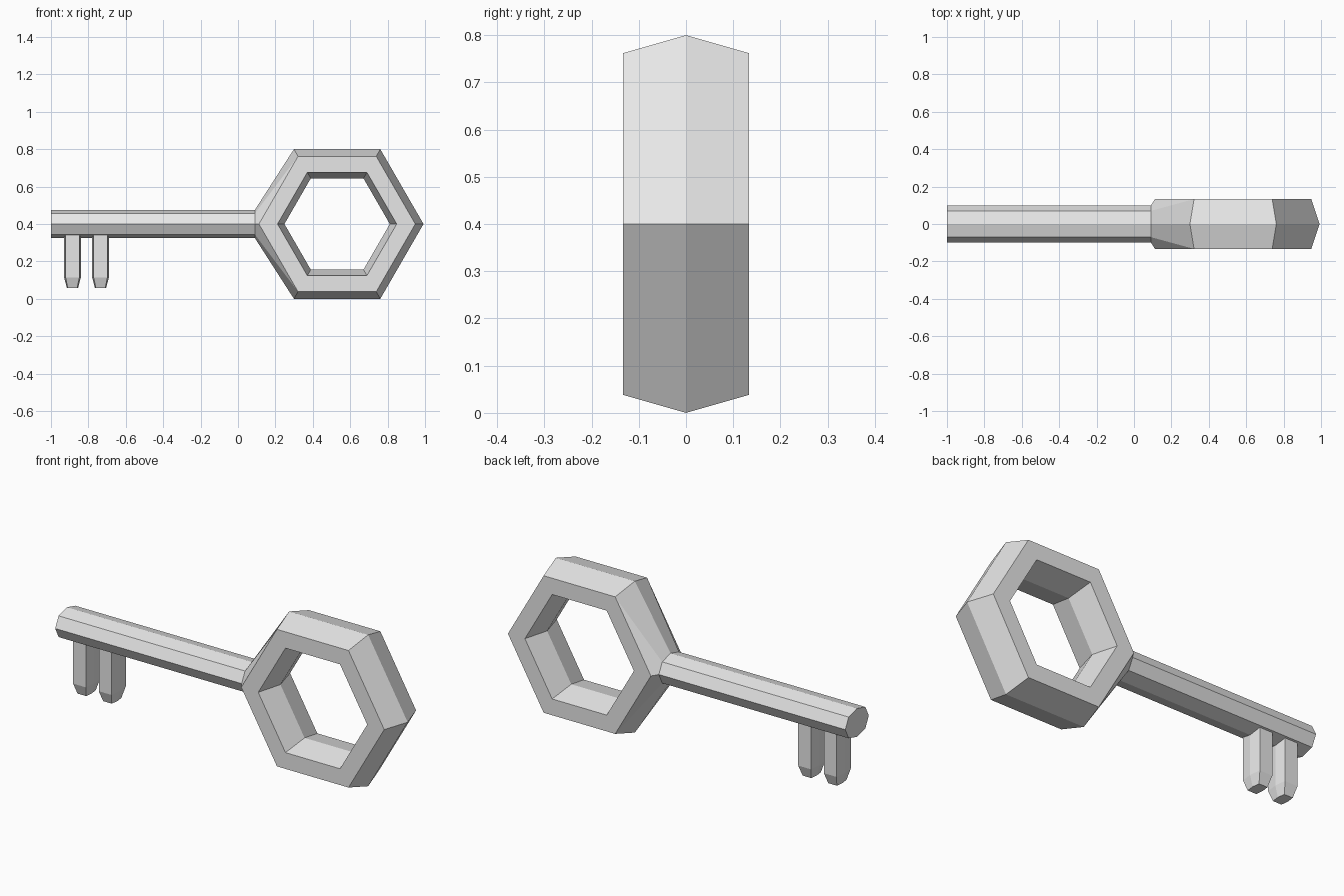
import bpy, bmesh
from math import cos, sin, pi

old = bpy.data.objects.get("Cube")
if old:
    bpy.data.objects.remove(old, do_unlink=True)

grey = bpy.data.materials.new("light grey metal")
grey.use_nodes = True
colour = (0.8, 0.8, 0.8, 1)
grey.diffuse_color = colour
grey.node_tree.nodes["Principled BSDF"].inputs["Base Color"].default_value = colour

MID = 0.4        # height of the key's long axis
JOIN = 0.09      # where the shaft meets the bow
BOW_X = 0.53     # centre of the bow


def finish(name, bm):
    bmesh.ops.recalc_face_normals(bm, faces=bm.faces)
    mesh = bpy.data.meshes.new(name)
    bm.to_mesh(mesh)
    bm.free()
    mesh.materials.append(grey)
    obj = bpy.data.objects.new(name, mesh)
    bpy.context.collection.objects.link(obj)
    return obj


def loop(bm, points):
    return [bm.verts.new(p) for p in points]


def bridge(bm, a, b):
    n = len(a)
    for i in range(n):
        bm.faces.new((a[i], a[(i + 1) % n], b[(i + 1) % n], b[i]))


def shaft_section(x):
    # flattened octagon, starting at the top
    quarter = [(0, 0.075), (0.07, 0.056), (0.098, 0), (0.07, -0.056)]
    half = quarter + [(-y, -z) for y, z in quarter]
    return [(x, y, MID + z) for y, z in half]


# Shaft: open where it runs into the bow
bm = bmesh.new()
end, root = loop(bm, shaft_section(-1)), loop(bm, shaft_section(JOIN))
bridge(bm, end, root)
bm.faces.new(end)
finish("shaft", bm)

# Bow: hexagonal ring with a bevelled section (y, apothem)
section = [(0, 0.4), (-0.133, 0.362), (-0.133, 0.276),
           (0, 0.244), (0.133, 0.276), (0.133, 0.362)]
bm = bmesh.new()
ring = []
for k in range(6):
    a = k * pi / 3
    ring.append([bm.verts.new((BOW_X + r / cos(pi / 6) * cos(a), y,
                               MID + r / cos(pi / 6) * sin(a)))
                 for y, r in section])
for k in range(6):
    a, b = ring[k], ring[(k + 1) % 6]
    for i in range(6):
        # the outer faces beside the shaft become the neck
        if k in (2, 3) and i in (0, 5):
            continue
        j = (i + 1) % 6
        bm.faces.new((a[i], a[j], b[j], b[i]))

# Neck: blends the two left sides of the bow into the shaft octagon
neck = loop(bm, shaft_section(JOIN))
tip = ring[3]
for corner, pole in ((ring[2], 0), (ring[4], 4)):
    for side, face_index, equator in ((1, 5, 2), (-1, 1, 6)):
        shoulder = {(0, 1): 1, (4, 1): 3, (0, -1): 7, (4, -1): 5}[pole, side]
        crest, outer = corner[0], corner[face_index]
        bm.faces.new((crest, outer, neck[shoulder], neck[pole]))
        bm.faces.new((outer, tip[face_index], neck[equator], neck[shoulder]))
bm.verts.remove(tip[0])
finish("bow", bm)


# Teeth: hexagonal prongs with tapered ends
def tooth(name, x):
    bm = bmesh.new()
    rows = []
    for z, ridge, flat, depth in ((0.38, 0.045, 0.037, 0.06),
                                  (0.115, 0.045, 0.037, 0.06),
                                  (0.058, 0.03, 0.025, 0.04)):
        rows.append(loop(bm, [(x + dx, dy, z) for dx, dy in (
            (ridge, 0), (flat, depth), (-flat, depth),
            (-ridge, 0), (-flat, -depth), (flat, -depth))]))
    bridge(bm, rows[0], rows[1])
    bridge(bm, rows[1], rows[2])
    bm.faces.new(rows[0])
    bm.faces.new(rows[2])
    finish(name, bm)


tooth("outer_tooth", -0.885)
tooth("inner_tooth", -0.735)
